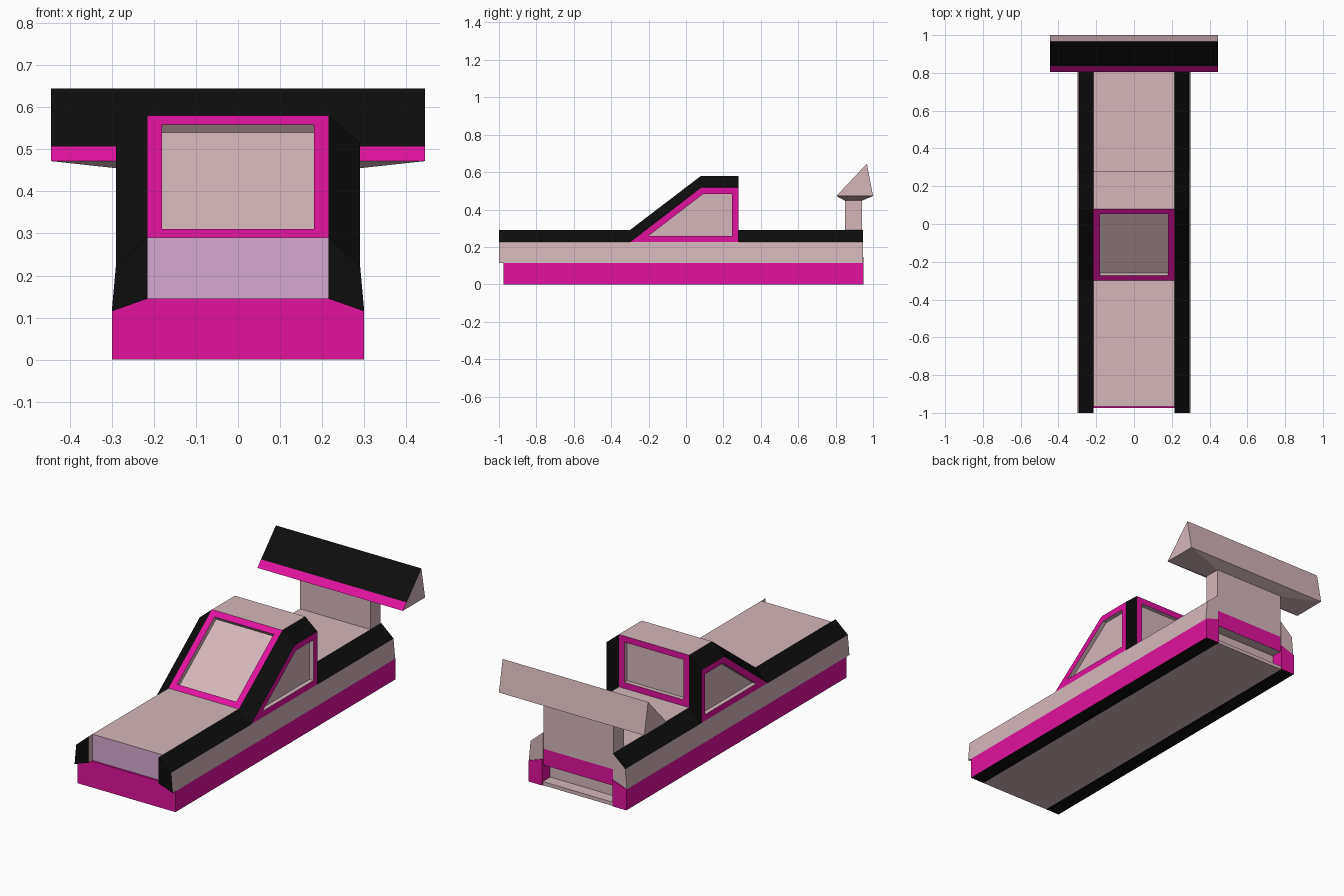
import bpy, bmesh

if "Cube" in bpy.data.objects:
    bpy.data.objects.remove(bpy.data.objects["Cube"])

COLORS = {
    "pink": (0.66, 0.47, 0.49, 1),
    "magenta": (0.75, 0.006, 0.34, 1),
    "black": (0.004, 0.004, 0.004, 1),
    "lilac": (0.66, 0.40, 0.63, 1),
}
NAMES = list(COLORS)
MATS = []
for n, c in COLORS.items():
    m = bpy.data.materials.new(n)
    m.diffuse_color = c
    m.use_nodes = True
    m.node_tree.nodes["Principled BSDF"].inputs["Base Color"].default_value = m.diffuse_color
    MATS.append(m)


def make(name, verts, faces, colors, mirror=False):
    """Mesh object with one colour name per face."""
    me = bpy.data.meshes.new(name)
    me.from_pydata(verts, [], faces)
    for m in MATS:
        me.materials.append(m)
    for p, c in zip(me.polygons, colors):
        p.material_index = NAMES.index(c)
    bm = bmesh.new()
    bm.from_mesh(me)
    bmesh.ops.recalc_face_normals(bm, faces=bm.faces)
    bm.to_mesh(me)
    bm.free()
    ob = bpy.data.objects.new(name, me)
    bpy.context.collection.objects.link(ob)
    if mirror:
        ob.modifiers.new("mirror", "MIRROR").use_mirror_merge = False
    return ob


def loft(name, a, b, sides, caps=None, mirror=False):
    """Join two matching loops; sides = colour per edge, caps = end colours."""
    n = len(a)
    faces = [(i, (i + 1) % n, n + (i + 1) % n, n + i) for i in range(n)]
    colors = list(sides)
    if caps:
        faces += [tuple(range(n)), tuple(range(n, 2 * n))]
        colors += caps
    return make(name, a + b, faces, colors, mirror)


def along_x(loop, x):
    return [(x, y, z) for y, z in loop]


def along_y(loop, y):
    return [(x, y, z) for x, z in loop]


def rect(x, y0, y1, z):
    return [(-x, y0, z), (x, y0, z), (x, y1, z), (-x, y1, z)]


# Centre hull: side profile swept between the rails
hull = [(-.975, 0), (-.975, .145), (-.965, .145), (-.965, .29), (.94, .29),
        (.94, .2), (.94, .11), (.88, .11), (.88, .02), (.945, .02), (.945, 0)]
loft("centre_hull", along_x(hull, -.215), along_x(hull, .215),
     ["magenta", "magenta", "lilac", "pink", "pink", "magenta",
      "pink", "pink", "pink", "pink", "pink"])

# Lower and upper side rails
low = [(.215, 0), (.3, 0), (.3, .115), (.215, .145)]
loft("lower_rail", along_y(low, -.975), along_y(low, .95),
     ["black", "magenta", "magenta", "magenta"], ["magenta", "magenta"], True)
up = [(.215, .145), (.3, .115), (.29, .225), (.215, .29)]
loft("upper_rail", along_y(up, -1), along_y(up, .945),
     ["black", "pink", "black", "pink"], ["black", "pink"], True)

# Cabin: tall inner profile, lower outer profile, bevelled edge between
inner = [(-.3, .29), (.08, .58), (.28, .58), (.28, .29)]
outer = [(-.3, .225), (.08, .517), (.28, .517), (.28, .225)]
verts = (along_x(outer, -.29) + along_x(inner, -.215)
         + along_x(inner, .215) + along_x(outer, .29))
faces, colors = [(0, 1, 2, 3), (12, 13, 14, 15)], ["magenta"] * 2
for k, cols in enumerate((["black"] * 3, ["magenta", "pink", "magenta"], ["black"] * 3)):
    for i in range(3):
        j = 4 * k + i
        faces.append((j, j + 1, j + 5, j + 4))
        colors.append(cols[i])
cabin = make("cabin", verts, faces, colors)

# Windows: inset each magenta panel, then sink the pane
bm = bmesh.new()
bm.from_mesh(cabin.data)
panes = [f for f in bm.faces if f.material_index == NAMES.index("magenta")]
bmesh.ops.inset_individual(bm, faces=panes, thickness=.034, use_even_offset=True)
for f in panes:
    f.material_index = NAMES.index("pink")
for f in panes:
    shift = f.normal * -.024
    new = bmesh.ops.extrude_discrete_faces(bm, faces=[f])["faces"][0]
    bmesh.ops.translate(bm, vec=shift, verts=new.verts)
bm.to_mesh(cabin.data)
bm.free()

# Rear wing, its tapered underside and its strut
wing = [(.805, .472), (.837, .507), (.967, .645), (1.0, .472)]
loft("rear_wing", along_x(wing, -.445), along_x(wing, .445),
     ["magenta", "black", "pink", "pink"], ["pink", "pink"])
loft("wing_underside", rect(.445, .805, 1.0, .472), rect(.215, .85, .94, .447), ["pink"] * 4)
loft("wing_strut", rect(.215, .85, .94, .29), rect(.215, .85, .94, .447), ["pink"] * 4)
